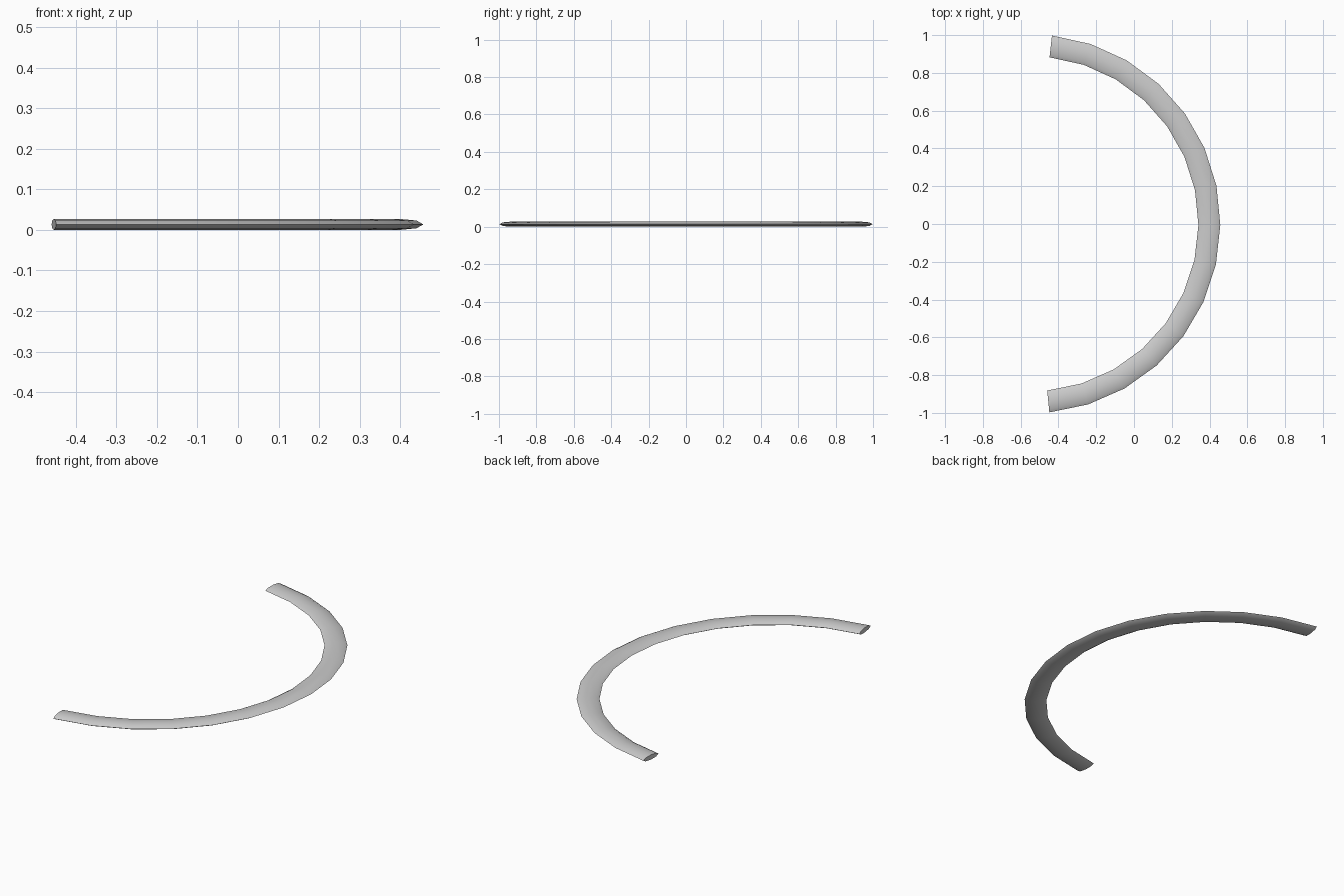
import bpy, bmesh
from math import radians, cos, sin, tau

if "Cube" in bpy.data.objects:
    bpy.data.objects.remove(bpy.data.objects["Cube"])

SEGMENTS, SIDES = 14, 8
STEP = radians(12)
START = radians(-84.4)
CX, CY = -0.546, 0.001          # centre of the arc
RADIUS = 0.945                  # arc radius to the middle of the tube
HALF_W, HALF_H = 0.058, 0.0135  # flattened oval cross-section

bm = bmesh.new()

# Oval rings swept along the arc
rings = []
for i in range(SEGMENTS + 1):
    a = START + i * STEP
    ring = []
    for k in range(SIDES):
        t = tau * k / SIDES
        r = RADIUS + HALF_W * cos(t)
        ring.append(bm.verts.new((CX + r * cos(a), CY + r * sin(a),
                                  HALF_H * (1 + sin(t)))))
    rings.append(ring)

# Tube walls
for r0, r1 in zip(rings, rings[1:]):
    for k in range(SIDES):
        n = (k + 1) % SIDES
        bm.faces.new((r0[k], r0[n], r1[n], r1[k]))

# End caps
bm.faces.new(rings[0])
bm.faces.new(rings[-1])
bmesh.ops.recalc_face_normals(bm, faces=bm.faces)

mesh = bpy.data.meshes.new("curved_bar")
bm.to_mesh(mesh)
bm.free()
bar = bpy.data.objects.new("curved_bar", mesh)
bpy.context.collection.objects.link(bar)

# Smooth tube with crisp end caps
bpy.context.view_layer.objects.active = bar
bar.select_set(True)
bpy.ops.object.shade_smooth_by_angle(angle=radians(70))
